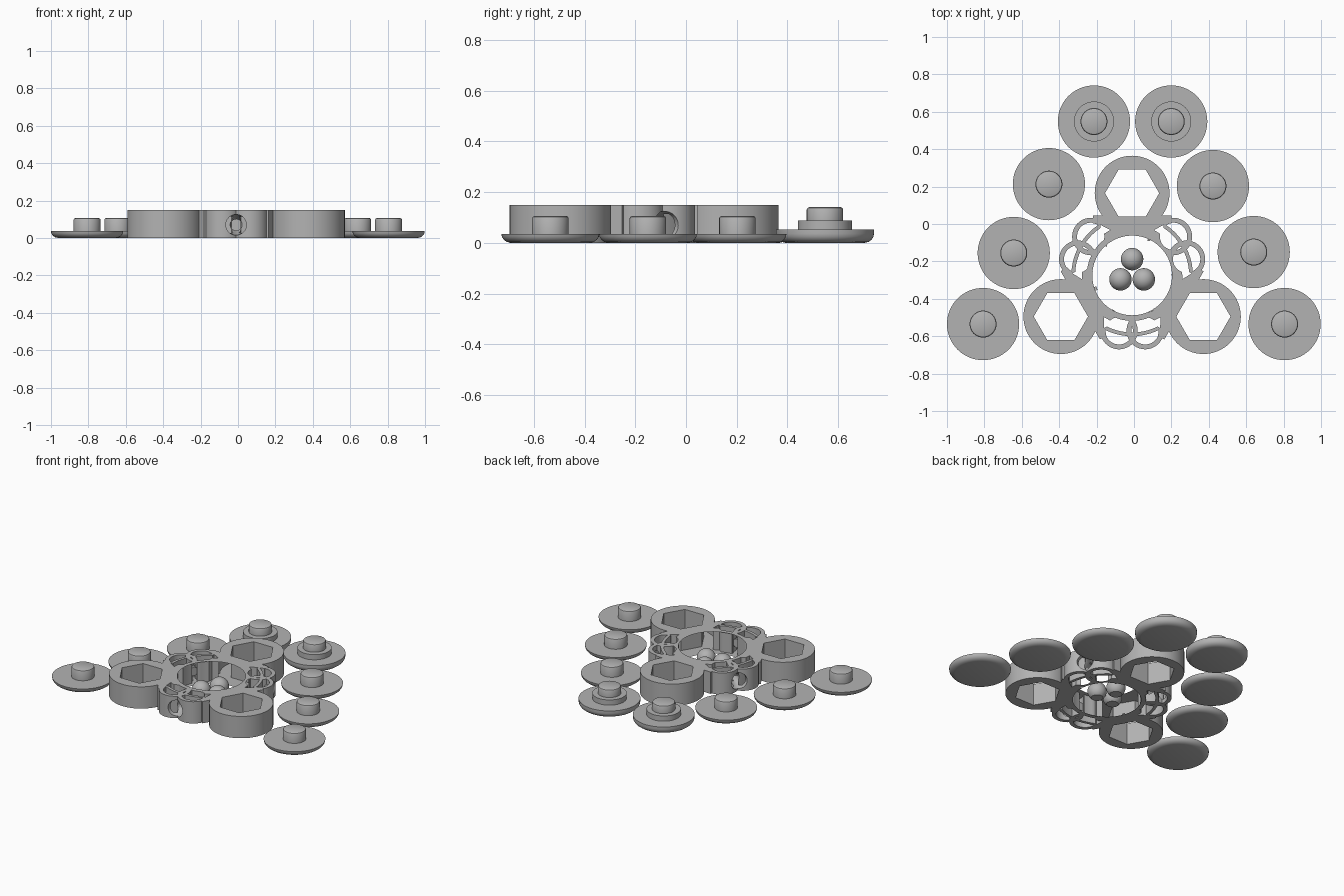
import bpy, bmesh
from math import pi, sin, cos, radians
from mathutils import Matrix, Vector

cube = bpy.data.objects.get("Cube")
if cube:
    bpy.data.objects.remove(cube, do_unlink=True)

grey = bpy.data.materials.new("plain grey")
grey.use_nodes = True
grey.diffuse_color = (0.45, 0.45, 0.45, 1)
grey.node_tree.nodes["Principled BSDF"].inputs["Base Color"].default_value = (0.45, 0.45, 0.45, 1)

H = 0.15                            # body height
HUB = Vector((-0.01, -0.275, 0))    # spinner centre


def finish(name, bm, loc=(0, 0, 0)):
    bmesh.ops.recalc_face_normals(bm, faces=bm.faces)
    mesh = bpy.data.meshes.new(name)
    bm.to_mesh(mesh)
    bm.free()
    mesh.materials.append(grey)
    ob = bpy.data.objects.new(name, mesh)
    ob.location = loc
    bpy.context.collection.objects.link(ob)
    return ob


def lathe(name, profile, loc=(0, 0, 0), n=64, closed=False):
    """Turn (radius, z) points about z; open profiles get flat end caps."""
    bm = bmesh.new()
    rings = [[bm.verts.new((r * cos(2 * pi * i / n), r * sin(2 * pi * i / n), z))
              for i in range(n)] for r, z in profile]
    pairs = list(zip(rings, rings[1:]))
    if closed:
        pairs.append((rings[-1], rings[0]))
    else:
        bm.faces.new(rings[0])
        bm.faces.new(rings[-1])
    for a, b in pairs:
        for i in range(n):
            j = (i + 1) % n
            bm.faces.new((a[i], a[j], b[j], b[i]))
    return finish(name, bm, loc)


def disc(r, loc, z0=0, z1=H, n=64):
    return lathe("tool", [(r, z0), (r, z1)], loc, n)


def annulus(r0, r1, loc):
    return lathe("tool", [(r0, 0), (r1, 0), (r1, H), (r0, H)], loc, closed=True)


def polar(angle, out, side=0):
    """Point a distance out along an angle from the hub, shifted sideways."""
    return HUB + Matrix.Rotation(angle, 3, 'Z') @ Vector((out, side, 0))


def boolean(target, tool, op):
    mod = target.modifiers.new("cut", 'BOOLEAN')
    mod.operation, mod.object, mod.solver = op, tool, 'EXACT'
    bpy.context.view_layer.update()
    bpy.context.view_layer.objects.active = target
    bpy.ops.object.modifier_apply(modifier=mod.name)
    bpy.data.objects.remove(tool, do_unlink=True)


def smooth(ob):
    bpy.ops.object.select_all(action='DESELECT')
    ob.select_set(True)
    bpy.context.view_layer.objects.active = ob
    bpy.ops.object.shade_smooth_by_angle(angle=radians(35))


# Spinner body: hub, necks and round lobes
body = disc(0.25, HUB)
body.name = "spinner_body"
lobe_angles = [radians(a) for a in (90, 210, 330)]
bridge_angles = [a + pi / 3 for a in lobe_angles]
for a in lobe_angles:
    bm = bmesh.new()
    bmesh.ops.create_cube(bm, size=1, matrix=Matrix.Diagonal((0.32, 0.42, H, 1)))
    neck = finish("tool", bm, polar(a, 0.16) + Vector((0, 0, H / 2)))
    neck.rotation_euler.z = a
    boolean(body, neck, 'UNION')
    boolean(body, disc(0.20, polar(a, 0.44)), 'UNION')

# Interlaced rings between the lobes
ring_spots = [polar(a, 0.295, s * 0.07) for a in bridge_angles for s in (-1, 1)]
for p in ring_spots:
    boolean(body, disc(0.072, p, -0.1, 0.3), 'DIFFERENCE')
for p in ring_spots:
    boolean(body, annulus(0.074, 0.10, p), 'UNION')
boolean(body, annulus(0.305, 0.325, HUB), 'UNION')
boolean(body, annulus(0.20, 0.243, HUB), 'UNION')

# Small triangular openings and countersunk side bores
for a in bridge_angles:
    for s in (-1, 1):
        t = disc(0.034, polar(a + s * radians(28), 0.285), -0.1, 0.3, 3)
        t.rotation_euler.z = a + s * radians(28)
        boolean(body, t, 'DIFFERENCE')
    bore = lathe("tool", [(0.03, 0.26), (0.03, 0.32), (0.055, 0.36), (0.055, 0.43)], n=32)
    bore.rotation_euler = (0, pi / 2, a)
    bore.location = HUB + Vector((0, 0, 0.07))
    boolean(body, bore, 'DIFFERENCE')

# Chamfered centre hole and hexagonal pockets
boolean(body, lathe("tool", [(0.213, -0.1), (0.213, 0), (0.192, 0.022), (0.192, H - 0.022),
                             (0.213, H), (0.213, 0.3)], HUB), 'DIFFERENCE')
for a in lobe_angles:
    boolean(body, disc(0.145, polar(a, 0.44), -0.1, 0.3, 6), 'DIFFERENCE')
smooth(body)

# Three flat-bottomed balls
for i, a in enumerate(lobe_angles):
    bm = bmesh.new()
    bmesh.ops.create_uvsphere(bm, u_segments=32, v_segments=20, radius=0.06,
                              matrix=Matrix.Translation((0, 0, 0.046)))
    geom = bm.verts[:] + bm.edges[:] + bm.faces[:]
    cut = bmesh.ops.bisect_plane(bm, geom=geom, plane_co=(0, 0, 0), plane_no=(0, 0, -1),
                                 clear_outer=True)
    rim = [e for e in cut["geom_cut"] if isinstance(e, bmesh.types.BMEdge)]
    bmesh.ops.edgeloop_fill(bm, edges=rim)
    smooth(finish(f"ball_{i + 1}", bm, polar(a, 0.072) + Vector((0, 0.015, 0))))

# Caps: rounded underside, flat top and a bevelled post
base = [(0.155, 0), (0.172, 0.004), (0.184, 0.013), (0.191, 0.024)]
plain = base + [(0.193, 0.036), (0.072, 0.036), (0.072, 0.097), (0.069, 0.103), (0.063, 0.106)]
stepped = base + [(0.193, 0.036), (0.193, 0.052), (0.107, 0.052), (0.107, 0.088), (0.072, 0.088),
                  (0.072, 0.132), (0.069, 0.138), (0.063, 0.141)]
caps = [(-0.807, -0.535), (-0.643, -0.155), (-0.455, 0.213), (0.422, 0.203),
        (0.64, -0.15), (0.805, -0.535)]
for i, (x, y) in enumerate(caps):
    smooth(lathe(f"cap_{i + 1}", plain, (x, y, 0)))
for side, x in (("right", -0.214), ("left", 0.199)):
    smooth(lathe(f"stepped_cap_{side}", stepped, (x, 0.548, 0)))
